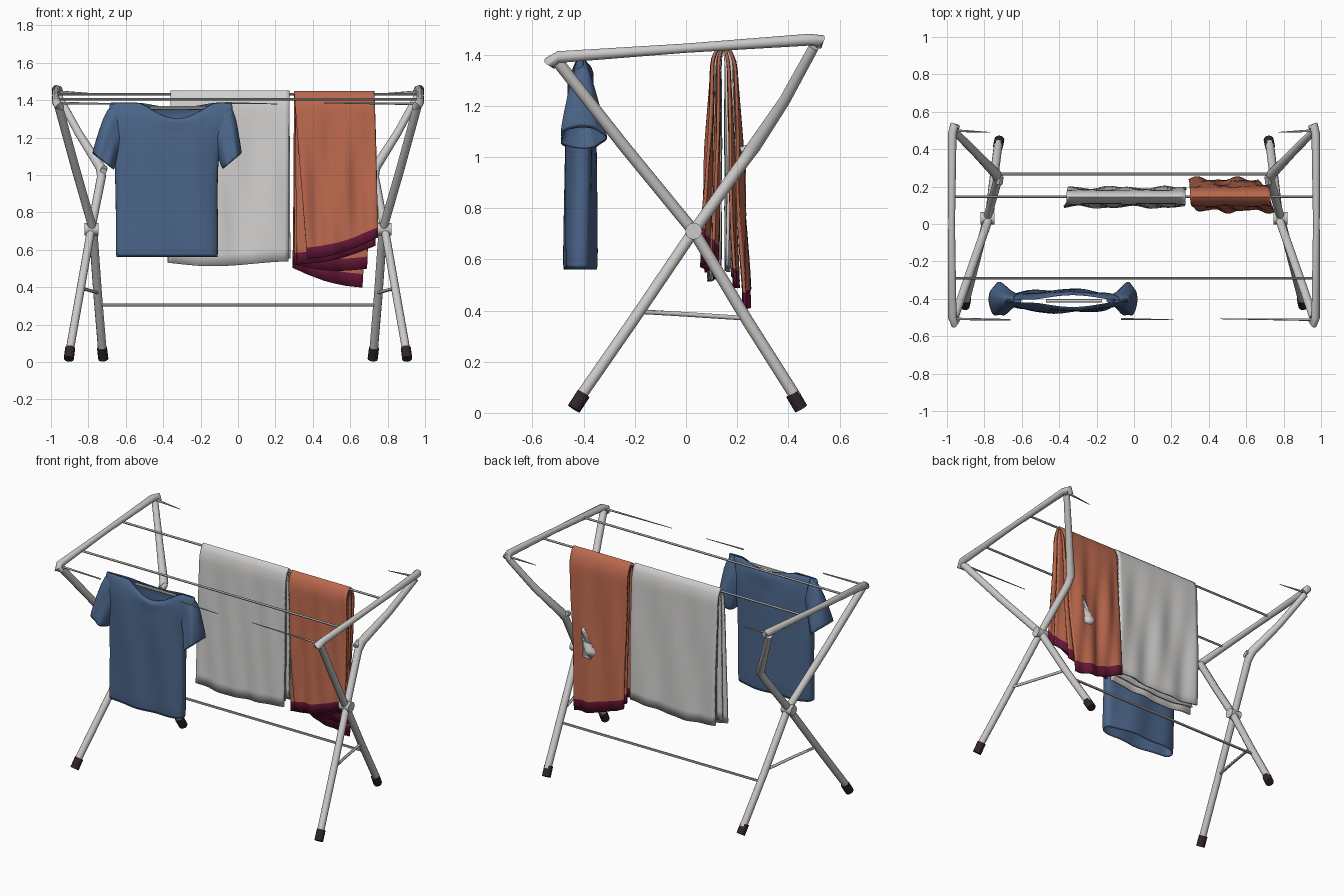
import bpy, bmesh, math
from mathutils import Vector

cube = bpy.data.objects.get("Cube")
if cube:
    bpy.data.objects.remove(cube)


def material(name, rgb):
    m = bpy.data.materials.new(name)
    m.use_nodes = True
    m.diffuse_color = (*rgb, 1)
    m.node_tree.nodes["Principled BSDF"].inputs["Base Color"].default_value = (*rgb, 1)
    return m


METAL = material("pale metal", (0.6, 0.59, 0.58))
WIRE = material("wire grey", (0.4, 0.4, 0.4))
RUBBER = material("dark rubber", (0.03, 0.018, 0.026))
BLUE = material("denim blue", (0.07, 0.13, 0.25))
LINEN = material("light linen", (0.64, 0.63, 0.62))
RUST = material("rust orange", (0.5, 0.14, 0.075))
WINE = material("wine red", (0.16, 0.01, 0.045))


def loft(name, rings, mats, closed=True, caps=False, rule=None, thick=0, subsurf=0):
    """Skin a list of equal-length point rings."""
    bm = bmesh.new()
    rows = [[bm.verts.new(p) for p in r] for r in rings]
    n = len(rows[0])
    for i in range(len(rows) - 1):
        for j in range(n if closed else n - 1):
            k = (j + 1) % n
            f = bm.faces.new((rows[i][j], rows[i][k], rows[i + 1][k], rows[i + 1][j]))
            f.material_index = rule(i) if rule else 0
    if caps:
        bm.faces.new(rows[0])
        bm.faces.new(rows[-1])
    bmesh.ops.recalc_face_normals(bm, faces=bm.faces)
    mesh = bpy.data.meshes.new(name)
    bm.to_mesh(mesh)
    bm.free()
    for m in mats:
        mesh.materials.append(m)
    ob = bpy.data.objects.new(name, mesh)
    bpy.context.collection.objects.link(ob)
    if thick:
        mod = ob.modifiers.new("cloth thickness", "SOLIDIFY")
        mod.thickness, mod.offset = thick, 0
    if subsurf:
        mod = ob.modifiers.new("soften", "SUBSURF")
        mod.levels = mod.render_levels = subsurf
    bpy.ops.object.select_all(action="DESELECT")
    ob.select_set(True)
    bpy.context.view_layer.objects.active = ob
    bpy.ops.object.shade_smooth_by_angle(angle=math.radians(45))
    return ob


def tube(name, path, radii, mat, sides=12):
    """Round tube through path points; radii is one number or one per point."""
    pts = [Vector(p) for p in path]
    if not isinstance(radii, (list, tuple)):
        radii = [radii] * len(pts)
    rings = []
    for i, p in enumerate(pts):
        d = (pts[min(i + 1, len(pts) - 1)] - pts[max(i - 1, 0)]).normalized()
        ref = Vector((0, 0, 1)) if abs(d.x) > 0.9 else Vector((1, 0, 0))
        a = d.cross(ref).normalized()
        b = d.cross(a)
        rings.append([p + radii[i] * (a * math.cos(t) + b * math.sin(t))
                      for t in (math.tau * k / sides for k in range(sides))])
    return loft(name, rings, [mat], caps=True)


# Side frames: top bar, two crossing legs, hub, brace and rubber feet
for s, side in ((1, "left"), (-1, "right")):
    def sx(*pts):
        return [(s * x, y, z) for x, y, z in pts]

    tube(f"{side}_top_bar", sx((0.945, -0.51, 1.36), (0.96, -0.53, 1.372), (0.972, -0.5, 1.39),
         (0.975, 0, 1.425), (0.972, 0.48, 1.458), (0.962, 0.525, 1.455), (0.945, 0.515, 1.435)),
         [0.017, 0.025, 0.023, 0.018, 0.023, 0.024, 0.017], METAL)
    tube(f"{side}_front_top_leg", sx((0.96, -0.5, 1.37), (0.87, -0.24, 1.04), (0.775, 0.03, 0.71),
         (0.75, 0.24, 0.36), (0.725, 0.43, 0.06)), 0.023, METAL)
    tube(f"{side}_back_top_leg", sx((0.965, 0.5, 1.43), (0.85, 0.385, 1.22), (0.735, 0.265, 1.04),
         (0.73, 0.23, 0.99), (0.785, 0.03, 0.71), (0.845, -0.2, 0.37), (0.9, -0.415, 0.06)),
         [0.02, 0.022, 0.027, 0.024, 0.022, 0.022, 0.022], METAL)
    tube(f"{side}_elbow_tab", sx((0.72, 0.215, 1.02), (0.715, 0.255, 1.035)), 0.018, METAL, 8)
    tube(f"{side}_hub", sx((0.745, 0.03, 0.71), (0.82, 0.03, 0.71)), 0.033, METAL)
    tube(f"{side}_brace", sx((0.84, -0.17, 0.395), (0.8, 0, 0.385), (0.75, 0.23, 0.37)), 0.009, METAL, 8)
    tube(f"{side}_back_foot", sx((0.727, 0.415, 0.075), (0.72, 0.45, 0.016)), 0.027, RUBBER)
    tube(f"{side}_front_foot", sx((0.897, -0.4, 0.075), (0.905, -0.438, 0.016)), 0.027, RUBBER)
    # Broken stubs of the back rail
    tube(f"{side}_back_rail_stub", sx((0.97, 0.5, 1.445), (0.77, 0.49, 1.435)), [0.008, 0.002], WIRE, 8)

# Drying rails
for name, half, y, z, r in (("middle_rail", 0.97, 0.145, 1.432, 0.007),
                            ("front_inner_rail", 0.97, -0.29, 1.405, 0.007),
                            ("lower_rail", 0.745, 0.268, 0.305, 0.008)):
    tube(name, [(-half, y, z), (half, y, z)], r, WIRE, 8)
for i, (a, b, ra, rb) in enumerate(((-0.97, -0.66, 0.007, 0.004), (-0.07, 0.21, 0.005, 0.002),
                                    (0.46, 0.97, 0.002, 0.007))):
    tube(f"front_rail_piece_{i}", [(a, -0.507, 1.385), (b, -0.512, 1.38)], [ra, rb], WIRE, 8)
tube("rail_inside_shirt", [(-0.47, -0.41, 1.36), (-0.17, -0.41, 1.36)], 0.009, LINEN, 8)


def drape(name, top, front, back, spread, mats, z_top=1.44, wave=0.008, hem=False, freq=30):
    """Cloth hung over the middle rail. front/back: left x, right x, left z, right z of the
    bottom edge; spread: front and back distance from the rail as (upper, lower)."""
    n, cols = 20, 28
    rings = []
    for i in range(-n, n + 1):
        t = (abs(i) / n) ** 1.4
        sgn = -1 if i < 0 else 1
        xl, xr, zl, zr = front if i < 0 else back
        up, low = spread[0 if i < 0 else 1]
        row = []
        for j in range(cols + 1):
            u = j / cols
            x0 = top[0] + (xl - top[0]) * t
            x = x0 + (top[1] + (xr - top[1]) * t - x0) * u
            zb = zl + (zr - zl) * u - 0.015 * math.sin(math.pi * u)
            off = min(1, math.sqrt(t * 12)) * up + (low - up) * t
            fold = wave * min(1, 2 * t) * (math.sin(freq * x + 3 * t + sgn)
                                          + 0.6 * math.sin(freq * 1.9 * x - 5 * t))
            droop = 0.006 * math.sin(9 * x) * t
            row.append((x, 0.145 + sgn * off + fold, z_top + (zb - z_top) * t + droop))
        rings.append(row)
    rule = (lambda i: 1 if i < 1 or i >= 2 * n - 1 else 0) if hem else None
    return loft(name, rings, mats, closed=False, rule=rule, thick=0.012)


# Pale towel and its inner fold
drape("pale_towel", (-0.36, 0.275), (-0.375, 0.27, 0.53, 0.535), (-0.35, 0.28, 0.545, 0.55),
      ((0.03, 0.05), (0.03, 0.045)), [LINEN], z_top=1.447, wave=0.006, freq=22)
drape("pale_towel_fold", (-0.35, 0.265), (-0.36, 0.26, 0.56, 0.56), (-0.34, 0.265, 0.57, 0.57),
      ((0.012, 0.018), (0.012, 0.018)), [LINEN], z_top=1.435, wave=0.004, freq=22)

# Rust towel with a wine hem, its inner fold and a pale worn patch on the back
drape("rust_towel", (0.3, 0.73), (0.37, 0.75, 0.55, 0.665), (0.295, 0.665, 0.5, 0.4),
      ((0.04, 0.07), (0.045, 0.09)), [RUST, WINE], z_top=1.442, wave=0.009, hem=True)
drape("rust_towel_fold", (0.305, 0.725), (0.315, 0.735, 0.52, 0.62), (0.3, 0.69, 0.52, 0.5),
      ((0.018, 0.03), (0.02, 0.05)), [RUST, WINE], z_top=1.432, wave=0.006, hem=True)
patch = loft("worn_patch", [[(x - w, 0.247, z), (x + w, 0.247, z)] for x, w, z in
             ((0.57, 0.03, 0.77), (0.55, 0.045, 0.82), (0.58, 0.025, 0.88), (0.6, 0.012, 0.96))],
             [LINEN], closed=False, thick=0.006)
wrap = patch.modifiers.new("lie on towel", "SHRINKWRAP")
wrap.target = bpy.data.objects["rust_towel"]
wrap.wrap_method = "NEAREST_SURFACEPOINT"
wrap.wrap_mode = "OUTSIDE_SURFACE"
wrap.offset = 0.004

# Shirt body: elliptical rings from hem to shoulders, with a scooped neck
SEG = 48
rings = []
for z, xl, xr, d in ((0.555, -0.65, -0.11, 0.06), (0.7, -0.65, -0.11, 0.058), (0.85, -0.65, -0.112, 0.056),
                     (1.0, -0.655, -0.112, 0.054), (1.12, -0.655, -0.105, 0.052), (1.22, -0.67, -0.075, 0.048),
                     (1.29, -0.68, -0.045, 0.043), (1.35, -0.69, -0.03, 0.03), (1.388, -0.68, -0.035, 0.009)):
    ring = []
    for k in range(SEG):
        a = math.tau * k / SEG
        c, sn = math.cos(a), math.sin(a)
        x = (xl + xr) / 2 + c * (xr - xl) / 2
        h = max(0, (z - 1.12) / 0.268)
        neck = max(0, math.cos((x + 0.325) / 0.19 * math.pi / 2)) if abs(x + 0.325) < 0.19 else 0
        depth = d + (0.022 * neck if z > 1.34 else 0)
        y = -0.412 + math.copysign(abs(sn) ** 0.6, sn) * depth
        y += 0.007 * math.sin(24 * x + 4 * z) * (1 - h)
        drop = (0.085 if sn < 0 else 0.025) * neck * h ** 1.5
        ring.append((x, y, z - drop))
    rings.append(ring)
loft("shirt_body", rings, [BLUE], thick=0.008, subsurf=1)


# Sleeves: rings from shoulder to cuff given by outer point, inner point and depth
def sleeve(name, spans):
    rings = []
    for ox, oz, ix, iz, d in spans:
        ring = []
        for k in range(24):
            a = math.tau * k / 24
            c = math.cos(a)
            ruffle = 1 + 0.12 * math.sin(5 * a) * d / 0.09
            ring.append(((ox + ix) / 2 + c * (ox - ix) / 2, -0.405 + math.sin(a) * d * ruffle,
                         (oz + iz) / 2 + c * (oz - iz) / 2))
        rings.append(ring)
    loft(name, rings, [BLUE], thick=0.008, subsurf=1)


sleeve("shirt_right_sleeve", ((-0.64, 1.385, -0.6, 1.16, 0.025), (-0.7, 1.36, -0.635, 1.13, 0.045),
                              (-0.74, 1.24, -0.65, 1.08, 0.07), (-0.78, 1.11, -0.665, 1.025, 0.09)))
sleeve("shirt_left_sleeve", ((-0.08, 1.385, -0.15, 1.18, 0.025), (-0.022, 1.36, -0.11, 1.15, 0.045),
                             (-0.003, 1.24, -0.1, 1.08, 0.07), (0.02, 1.11, -0.08, 1.03, 0.09)))
